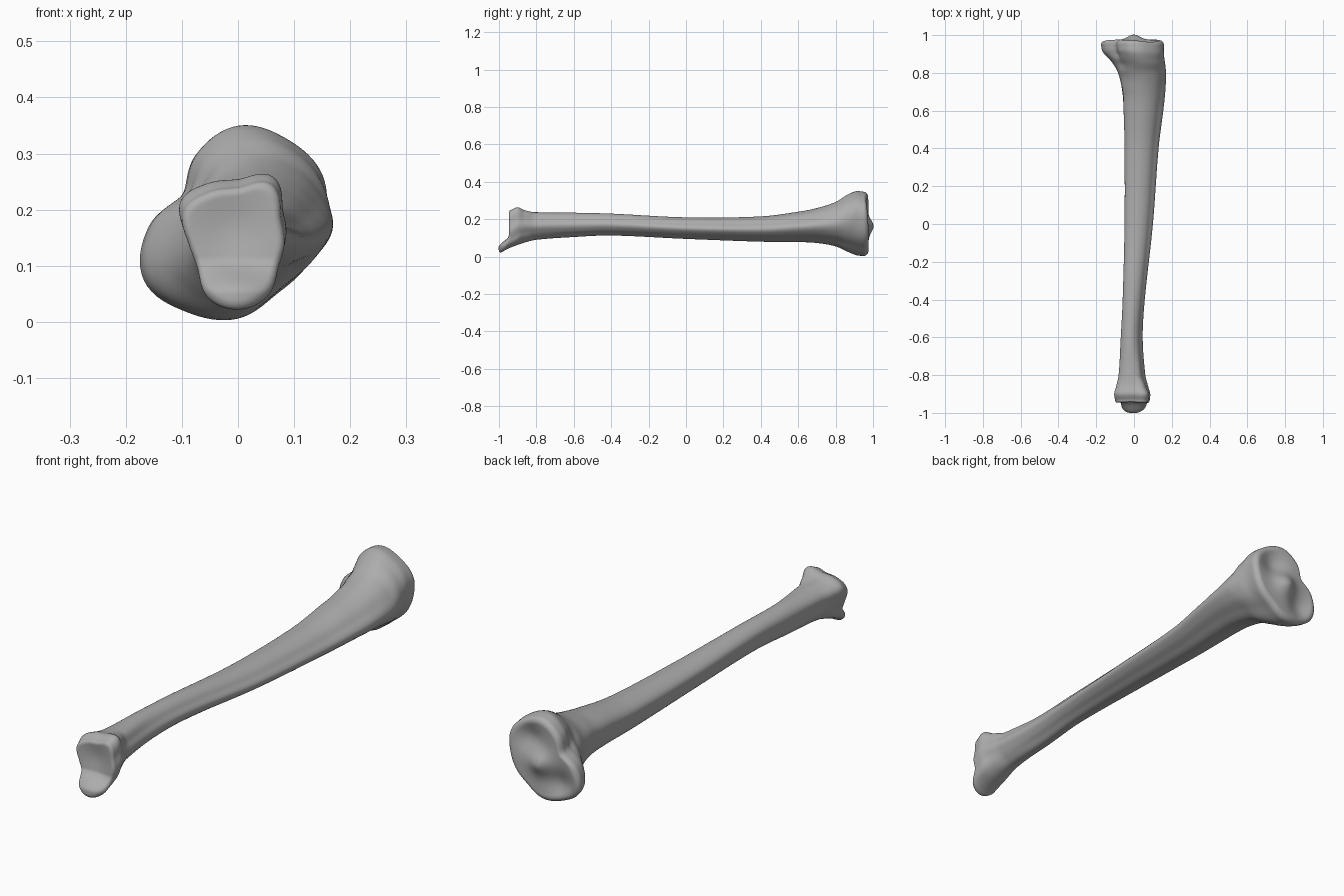
import bpy, bmesh, math

cube = bpy.data.objects.get("Cube")
if cube:
    bpy.data.objects.remove(cube, do_unlink=True)

bone_grey = bpy.data.materials.new("bone grey")
bone_grey.use_nodes = True
GREY = (0.42, 0.42, 0.42, 1)
bone_grey.diffuse_color = GREY
bone_grey.node_tree.nodes["Principled BSDF"].inputs["Base Color"].default_value = GREY

SIDES = 96
# Radii every 30 degrees, counter-clockwise from +x
SHAFT = [100, 86, 90, 97, 103, 108, 100, 108, 103, 97, 83, 89]
KNEE = [157, 180, 180, 180, 150, 115, 160, 195, 180, 168, 143, 146]
ANKLE = [87, 93, 125, 103, 110, 121, 95, 90, 115, 120, 110, 87]

# Stations: y, left edge, right edge, bottom, top, knee share, ankle share
STATIONS = [
    (-.935, -.1, .083, .022, .25, 0, 1),
    (-.9, -.105, .086, .05, .264, 0, 1),
    (-.86, -.095, .075, .075, .25, 0, .7),
    (-.8, -.082, .06, .09, .24, 0, .3),
    (-.6, -.07, .046, .105, .235, 0, 0),
    (-.4, -.06, .057, .113, .23, 0, 0),
    (0, -.05, .1, .095, .21, 0, 0),
    (.4, -.05, .13, .08, .215, 0, 0),
    (.6, -.055, .155, .078, .24, 0, 0),
    (.7, -.062, .166, .073, .26, .1, 0),
    (.8, -.085, .171, .055, .293, .3, 0),
    (.86, -.12, .166, .028, .33, .65, 0),
    (.91, -.165, .158, .008, .35, 1, 0),
    (.95, -.175, .158, .003, .347, 1, 0),
]


def hermite(a, b, ma, mb, t):
    return (a * (1 + 2 * t) * (1 - t) ** 2 + b * t * t * (3 - 2 * t)
            + ma * t * (1 - t) ** 2 + mb * t * t * (t - 1))


def smooth(t):
    t = min(max(t, 0), 1)
    return t * t * (3 - 2 * t)


def bump(x, z, cx, cz, size):
    return math.exp(-((x - cx) ** 2 + (z - cz) ** 2) / (2 * size * size))


def outline(radii):
    """Smooth closed outline, fitted to the box from -1 to 1."""
    pts, n = [], len(radii)
    for i in range(SIDES):
        k, t = divmod(i * n / SIDES, 1)
        p, a, b, q = (radii[(int(k) + d) % n] for d in (-1, 0, 1, 2))
        r = hermite(a, b, (b - p) / 2, (q - a) / 2, t)
        ang = math.tau * i / SIDES
        pts.append((r * math.cos(ang), r * math.sin(ang)))
    fitted = []
    for axis in zip(*pts):
        lo, hi = min(axis), max(axis)
        fitted.append([2 * (v - lo) / (hi - lo) - 1 for v in axis])
    return list(zip(*fitted))


shaft, knee, ankle = map(outline, (SHAFT, KNEE, ANKLE))


def slope(i, c):
    a, b = STATIONS[max(i - 1, 0)], STATIONS[min(i + 1, len(STATIONS) - 1)]
    return (b[c] - a[c]) / (b[0] - a[0])


def station(y):
    i = 0
    while i < len(STATIONS) - 2 and y > STATIONS[i + 1][0]:
        i += 1
    a, b = STATIONS[i], STATIONS[i + 1]
    h = b[0] - a[0]
    t = (y - a[0]) / h
    edges = [hermite(a[c], b[c], slope(i, c) * h, slope(i + 1, c) * h, t)
             for c in range(1, 5)]
    shares = [a[c] + (b[c] - a[c]) * smooth(t) for c in (5, 6)]
    return edges, shares


def section(y):
    (x0, x1, z0, z1), (wk, wa) = station(y)
    ring = []
    for s, k, a in zip(shaft, knee, ankle):
        u, v = (s[c] * (1 - wk - wa) + k[c] * wk + a[c] * wa for c in (0, 1))
        ring.append(((x0 + x1 + u * (x1 - x0)) / 2, y, (z0 + z1 + v * (z1 - z0)) / 2))
    return ring


def cap(ring, centre, side, rounding, steps=30):
    """Rings closing an end with a rounded rim."""
    cx, cz = centre
    rings = []
    for k in range(1, steps):
        u = (k / steps) ** 1.7
        rim = 1 - min(u / .16, 1)
        lift = side * rounding * math.sqrt(1 - rim * rim)
        rings.append([(cx + (x - cx) * (1 - u), y + lift, cz + (z - cz) * (1 - u))
                      for x, y, z in ring])
    return rings


def sculpt(x, y, z):
    """Joint sockets, the central ridge and the ankle spur."""
    top = smooth((y - .93) / .04)
    y += top * (.029 * bump(x, z, 0, .165, .034)
                - .026 * bump(x, z, .055, .25, .045)
                - .024 * bump(x, z, -.09, .09, .043))
    low = smooth((-.84 - y) / .1)
    spur = smooth((.115 - z) / .065) * max(0, 1 - ((x + .005) / .1) ** 2)
    y += low * (.012 * bump(x, z, -.01, .17, .045) - .053 * spur)
    return x, y, z


# Whole bone as one lofted skin
y0, y1 = STATIONS[0][0], STATIONS[-1][0]
COUNT = 130
walls = []
for i in range(COUNT + 1):
    t = i / COUNT
    t = .5 * t + .5 * smooth(t)
    walls.append(section(y0 + (y1 - y0) * t))
ankle_end = cap(walls[0], (-.01, .14), -1, .014)
knee_end = cap(walls[-1], (0, .17), 1, .026)
rings = ankle_end[::-1] + walls + knee_end

bm = bmesh.new()
loops = [[bm.verts.new(sculpt(*p)) for p in ring] for ring in rings]
for a, b in zip(loops, loops[1:]):
    for i in range(SIDES):
        j = (i + 1) % SIDES
        bm.faces.new((a[i], a[j], b[j], b[i]))
bm.faces.new(loops[0])
bm.faces.new(loops[-1])
bmesh.ops.recalc_face_normals(bm, faces=bm.faces)
for f in bm.faces:
    f.smooth = True
mesh = bpy.data.meshes.new("shin_bone")
bm.to_mesh(mesh)
bm.free()
mesh.materials.append(bone_grey)
bone = bpy.data.objects.new("shin_bone", mesh)
bpy.context.collection.objects.link(bone)
